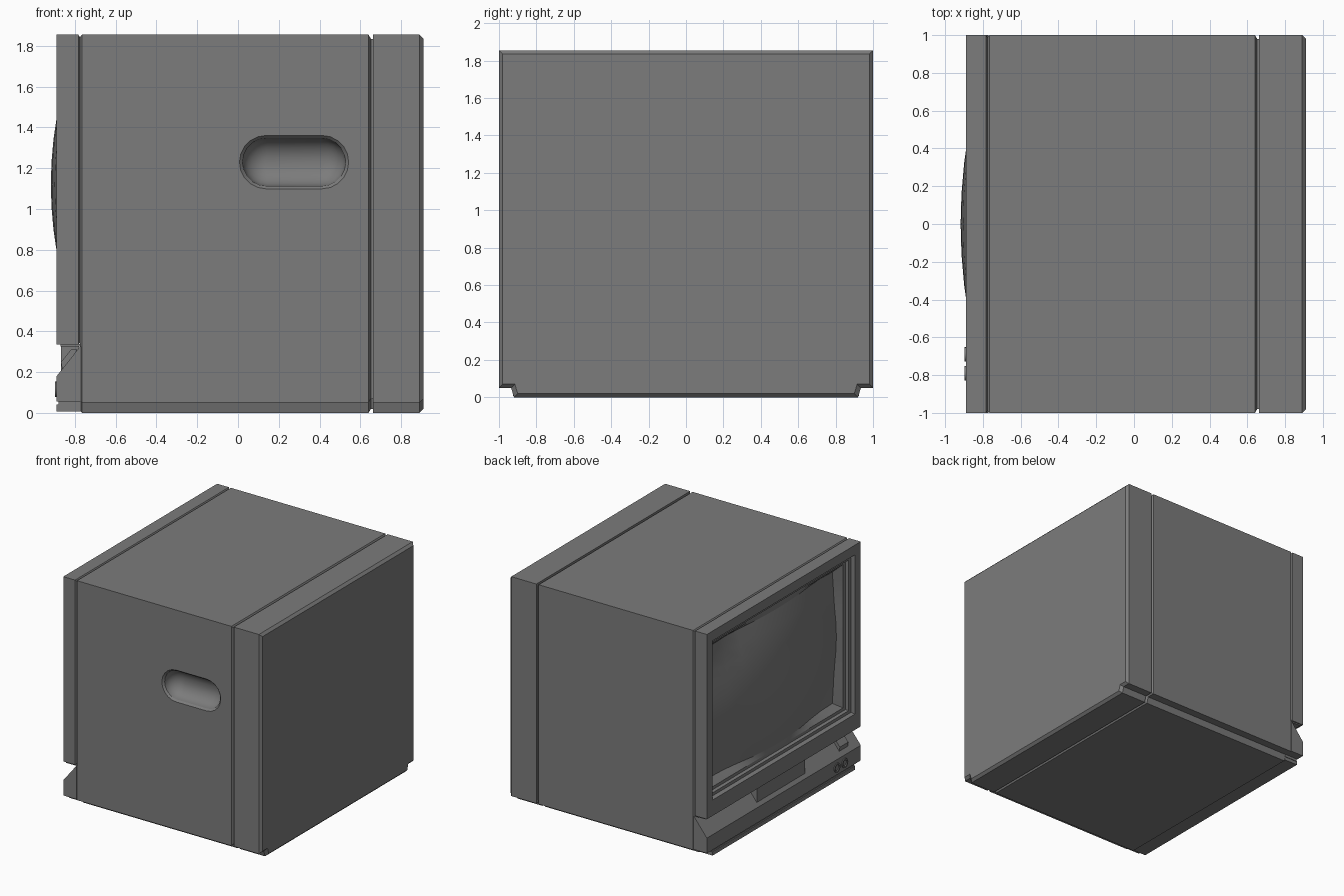
import bpy
import bmesh
from math import cos, sin, pi, radians

cube = bpy.data.objects.get("Cube")
if cube:
    bpy.data.objects.remove(cube, do_unlink=True)

TOP, FRONT, SEAM = 1.855, -0.89, -0.775
SCREEN_Z = 1.12

grey = bpy.data.materials.new("casing_grey")
grey.use_nodes = True
COLOUR = (0.2, 0.2, 0.2, 1)
grey.diffuse_color = COLOUR
grey.node_tree.nodes["Principled BSDF"].inputs["Base Color"].default_value = COLOUR


def finish(name, bm, angle=30, recalc=True):
    """Turn a bmesh into a named, shaded object."""
    if recalc:
        bmesh.ops.recalc_face_normals(bm, faces=bm.faces)
    mesh = bpy.data.meshes.new(name)
    bm.to_mesh(mesh)
    bm.free()
    mesh.materials.append(grey)
    obj = bpy.data.objects.new(name, mesh)
    bpy.context.collection.objects.link(obj)
    bpy.ops.object.select_all(action='DESELECT')
    obj.select_set(True)
    bpy.context.view_layer.objects.active = obj
    bpy.ops.object.shade_smooth_by_angle(angle=radians(angle))
    return obj


def bridge(bm, a, b):
    for i in range(len(a)):
        j = (i + 1) % len(a)
        bm.faces.new((a[i], a[j], b[j], b[i]))


def loft(bm, rings, caps=(True, True)):
    """Skin a list of equal-length point loops."""
    loops = [[bm.verts.new(p) for p in ring] for ring in rings]
    for a, b in zip(loops, loops[1:]):
        bridge(bm, a, b)
    for cap, loop in zip(caps, (loops[0], loops[-1])):
        if cap:
            bm.faces.new(loop)
    return loops


def extrude_y(name, profile, y0, y1):
    bm = bmesh.new()
    loft(bm, [[(x, y, z) for x, z in profile] for y in (y0, y1)])
    return finish(name, bm)


# Cabinet cross-section, with a stepped foot along each lower edge
def section(x, d):
    half = [(0.92 - d, d), (0.935 - d, 0.05 + d), (1 - d, 0.05 + d), (1 - d, TOP - d)]
    return [(x, y, z) for y, z in half] + [(x, -y, z) for y, z in reversed(half)]


bm = bmesh.new()
loft(bm, [section(x, d) for x, d in (
    (SEAM, 0.012), (-0.765, 0), (0.64, 0), (0.652, 0.02), (0.662, 0.02),
    (0.662, 0), (0.89, 0), (0.91, 0.02))])
cabinet = finish("cabinet", bm)


# Scooped grip in the side of the cabinet
def stadium(y, half_w, half_h, steps):
    straight = half_w - half_h
    pts = []
    for side in (1, -1):
        for k in range(steps + 1):
            a = -pi / 2 + pi * k / steps
            pts.append((0.275 + side * (straight + half_h * cos(a)), y,
                        1.23 + side * half_h * sin(a)))
    return pts


bm = bmesh.new()
rings = [stadium(-1.02, 0.275, 0.14, 10), stadium(-1.0, 0.268, 0.131, 10)]
for k in range(7):
    a = radians(80) * k / 6
    r = 0.118 * cos(a)
    rings.append(stadium(-0.985 + 0.1 * sin(a), 0.135 + r, r, 10))
loft(bm, rings)
cutter = finish("grip_cutter", bm)
cutter.hide_render = True
cut = cabinet.modifiers.new("grip", 'BOOLEAN')
cut.operation, cut.solver, cut.object = 'DIFFERENCE', 'EXACT', cutter
bpy.context.view_layer.objects.active = cabinet
bpy.ops.object.modifier_apply(modifier="grip")
bpy.data.objects.remove(cutter, do_unlink=True)
bpy.context.view_layer.objects.active = cabinet
cabinet.select_set(True)
bpy.ops.object.shade_smooth_by_angle(angle=radians(30))


# Stepped frame around the screen
def rect(x, half_y, z0, z1):
    return [(x, -half_y, z0), (x, half_y, z0), (x, half_y, z1), (x, -half_y, z1)]


def opening(x, half_y, half_z):
    return rect(x, half_y, SCREEN_Z - half_z, SCREEN_Z + half_z)


bm = bmesh.new()
loft(bm, [
    rect(SEAM, 0.988, 0.345, TOP - 0.012), rect(-0.783, 1, 0.335, TOP),
    rect(FRONT, 1, 0.335, TOP),
    opening(FRONT, 0.925, 0.655), opening(-0.86, 0.915, 0.645),
    opening(-0.86, 0.885, 0.62), opening(-0.835, 0.88, 0.615),
    opening(-0.835, 0.85, 0.59)], caps=(True, False))
bezel = finish("screen_bezel", bm)


# Bulging picture tube with a surround that meets the bezel
N = 10


def glass(u, v):
    y = 0.78 * u * (1 + 0.04 * (1 - v * v))
    z = 0.54 * v * (1 + 0.03 * (1 - u * u))
    return (min(-0.918 + y * y / 5.6 + z * z / 3.8, -0.785), y, SCREEN_Z + z)


steps = [-1 + 2 * i / N for i in range(N + 1)]
bm = bmesh.new()
grid = [[bm.verts.new(glass(u, v)) for u in steps] for v in steps]
for r in range(N):
    for c in range(N):
        bm.faces.new((grid[r][c], grid[r][c + 1], grid[r + 1][c + 1], grid[r + 1][c]))
for f in bm.faces:
    f.normal_update()
    if f.normal.x > 0:
        f.normal_flip()
finish("screen_glass", bm, 40, recalc=False)

border = ([(u, -1) for u in steps[:-1]] + [(1, v) for v in steps[:-1]]
          + [(-u, 1) for u in steps[:-1]] + [(-1, -v) for v in steps[:-1]])
bm = bmesh.new()
loft(bm, [[(-0.835, 0.85 * u, SCREEN_Z + 0.59 * v) for u, v in border],
          [glass(u, v) for u, v in border]], caps=(False, False))
for f in bm.faces:
    f.normal_update()
    if f.normal.x > 0:
        f.normal_flip()
finish("screen_surround", bm, recalc=False)

# Sloping control fascia and its narrower plinth
extrude_y("control_fascia", [(-0.77, 0.055), (FRONT, 0.055), (FRONT, 0.18),
                             (-0.775, 0.325), (-0.77, 0.325)], -1, 1)
extrude_y("fascia_seam", [(-0.77, 0.035), (-0.88, 0.035), (-0.88, 0.06), (-0.77, 0.06)],
          -0.93, 0.93)
extrude_y("front_plinth", [(-0.77, 0.008), (FRONT, 0.008), (FRONT, 0.04), (-0.77, 0.04)],
          -0.925, 0.925)
extrude_y("bezel_lip", [(-0.77, 0.325), (-0.87, 0.325), (-0.87, 0.337), (-0.77, 0.337)],
          -0.99, 0.99)

# Centre block and push button on the slope
extrude_y("centre_block", [(-0.78, 0.335), (-0.868, 0.335), (-0.868, 0.2), (-0.78, 0.3)],
          -0.31, 0.32)
extrude_y("power_button", [(-0.81, 0.27), (-0.862, 0.21), (-0.868, 0.25), (-0.82, 0.31),
                           (-0.79, 0.31)], -0.87, -0.76)

# Round sockets on the lower front face
for i, y in enumerate((-0.69, -0.79)):
    bm = bmesh.new()
    loft(bm, [[(x, y + r * cos(pi * k / 8), 0.115 + r * sin(pi * k / 8)) for k in range(16)]
              for x, r in ((-0.885, 0.038), (-0.897, 0.038), (-0.897, 0.026), (-0.891, 0.022))])
    finish(f"socket_{i + 1}", bm)
